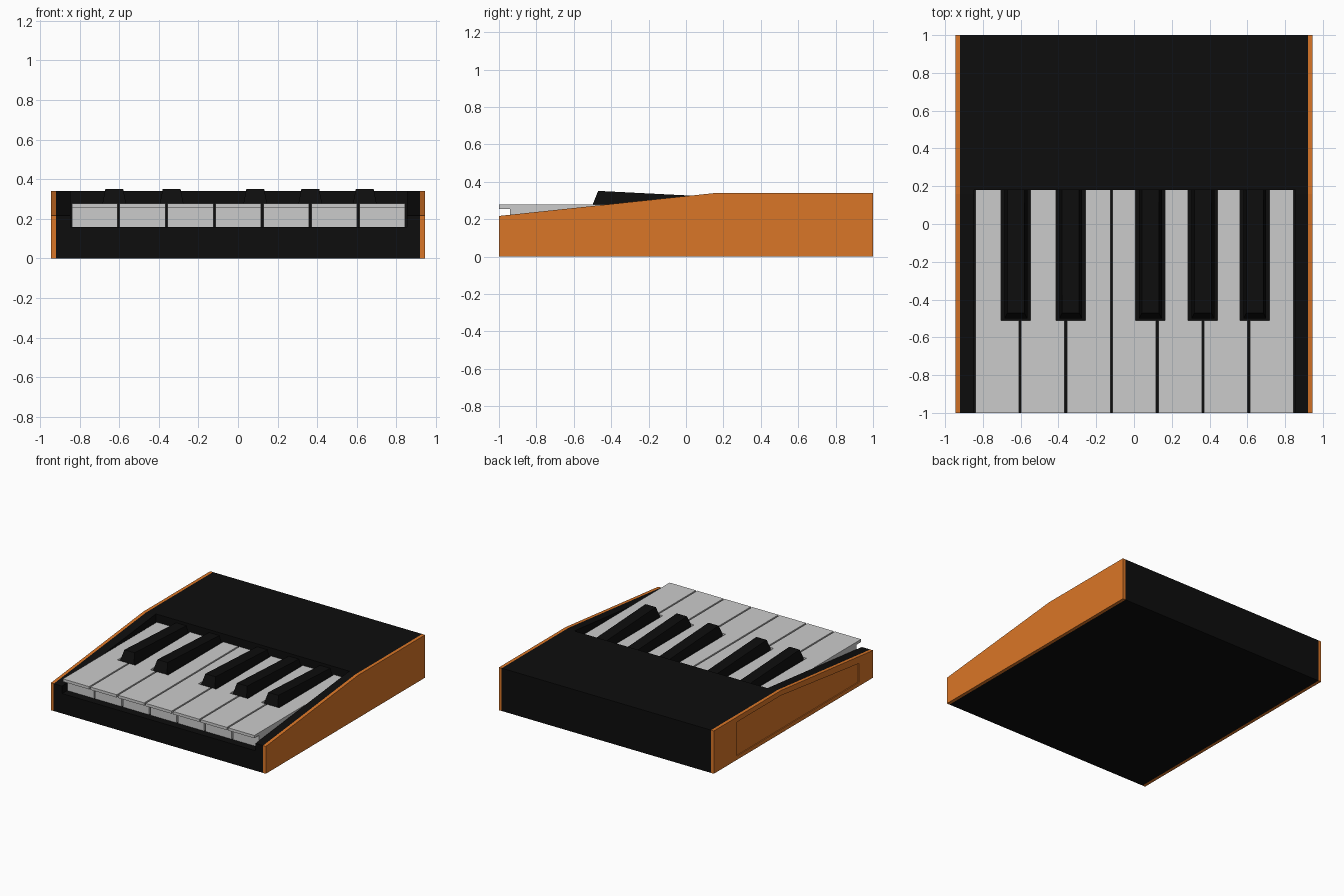
import bpy, bmesh

if "Cube" in bpy.data.objects:
    bpy.data.objects.remove(bpy.data.objects["Cube"])


def material(name, rgb):
    m = bpy.data.materials.new(name)
    m.diffuse_color = (*rgb, 1)
    m.use_nodes = True
    m.node_tree.nodes["Principled BSDF"].inputs["Base Color"].default_value = m.diffuse_color
    return m


BLACK = material("black_plastic", (0.004, 0.004, 0.004))
ORANGE = material("orange_side", (0.70, 0.18, 0.02))


def loft(bm, rings):
    """Close a stack of equal-length point rings into a solid."""
    vs = [[bm.verts.new(p) for p in r] for r in rings]
    n = len(vs[0])
    for a, b in zip(vs, vs[1:]):
        for i in range(n):
            bm.faces.new((a[i], a[(i + 1) % n], b[(i + 1) % n], b[i]))
    bm.faces.new(vs[0][::-1])
    bm.faces.new(vs[-1])


def finish(bm, name, mat=None):
    bmesh.ops.recalc_face_normals(bm, faces=bm.faces[:])
    me = bpy.data.meshes.new(name)
    bm.to_mesh(me)
    bm.free()
    ob = bpy.data.objects.new(name, me)
    bpy.context.collection.objects.link(ob)
    if mat:
        me.materials.append(mat)
    return ob


def side_prism(name, profile, x0, x1, mat=None):
    """Extrude a (y, z) profile along x."""
    bm = bmesh.new()
    loft(bm, [[(x, y, z) for y, z in profile] for x in (x0, x1)])
    return finish(bm, name, mat)


def cut(ob, cutter):
    cutter.hide_render = True
    mod = ob.modifiers.new("cut", 'BOOLEAN')
    mod.operation = 'DIFFERENCE'
    mod.solver = 'EXACT'
    mod.object = cutter
    bpy.context.view_layer.objects.active = ob
    bpy.ops.object.modifier_apply(modifier=mod.name)
    bpy.data.objects.remove(cutter)


# Wedge-shaped case with an open key bed
wedge = [(-1, 0), (1, 0), (1, 0.34), (0.16, 0.34), (-1, 0.217)]
case = side_prism("case", wedge, -0.92, 0.92, BLACK)
cut(case, side_prism("bed_cutter", [(-1.1, 0.158), (0.18, 0.158), (0.18, 0.5), (-1.1, 0.5)],
                     -0.846, 0.854, BLACK))

# Side panels, the left one with a shallow recess
side_prism("right_panel", wedge, 0.92, 0.945, ORANGE)
left = side_prism("left_panel", wedge, -0.945, -0.92, ORANGE)
recess = [(-0.825, 0.03), (0.71, 0.03), (0.71, 0.30), (0.16, 0.30), (-0.825, 0.18)]
cut(left, side_prism("recess_cutter", recess, -1.0, -0.937, ORANGE))

# White keys: notched outline, thin top with a lip over a deeper body
SHARPS = [-0.625, -0.335, 0.087, 0.365, 0.64]
NOTCH, BACK, NOTCH_Y = 0.078, 0.179, -0.51
PITCH, START = 0.2422, -0.8455


def key_outline(x0, x1, front):
    inner0, inner1 = x0, x1
    for c in SHARPS:
        if c - NOTCH < x0 < c + NOTCH:
            inner0 = c + NOTCH
        if c - NOTCH < x1 < c + NOTCH:
            inner1 = c - NOTCH
    pts = [(x0, front), (x1, front)]
    if inner1 != x1:
        pts += [(x1, NOTCH_Y), (inner1, NOTCH_Y)]
    pts += [(inner1, BACK), (inner0, BACK)]
    if inner0 != x0:
        pts += [(inner0, NOTCH_Y), (x0, NOTCH_Y)]
    return pts


for i in range(7):
    x0 = START + i * PITCH + 0.006
    x1 = START + (i + 1) * PITCH - 0.006
    bm = bmesh.new()
    for front, z0, z1 in ((-1, 0.255, 0.277), (-0.94, 0.16, 0.255)):
        outline = key_outline(x0, x1, front)
        loft(bm, [[(x, y, z) for x, y in outline] for z in (z0, z1)])
    finish(bm, f"white_key_{i + 1}")

# Black keys: straight base, tapered top sloping down to the back
for i, c in enumerate(SHARPS):
    rings = []
    for half, front, zf, zb in ((0.06, -0.5, 0.16, 0.16), (0.06, -0.5, 0.275, 0.275),
                                (0.045, -0.47, 0.351, 0.318)):
        rings.append([(c - half, front, zf), (c + half, front, zf),
                      (c + half, BACK, zb), (c - half, BACK, zb)])
    bm = bmesh.new()
    loft(bm, rings)
    finish(bm, f"black_key_{i + 1}", BLACK)
